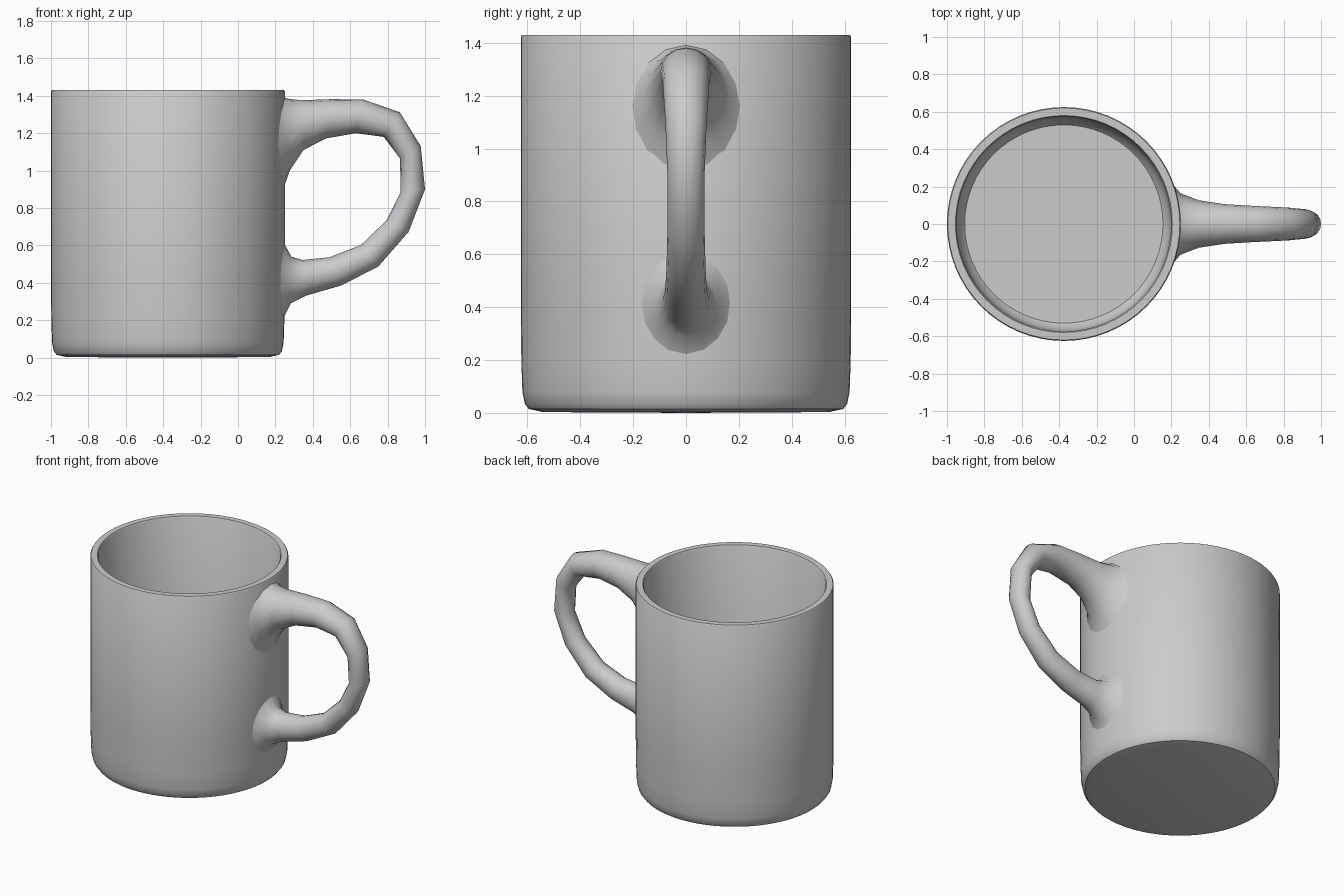
import bpy, bmesh, math
from mathutils import Vector

if "Cube" in bpy.data.objects:
    bpy.data.objects.remove(bpy.data.objects["Cube"])

CX = -0.375          # axis of the cup
SEG = 64
SIDES = 16


def finish(bm, name, angle):
    bmesh.ops.recalc_face_normals(bm, faces=bm.faces)
    mesh = bpy.data.meshes.new(name)
    bm.to_mesh(mesh)
    bm.free()
    obj = bpy.data.objects.new(name, mesh)
    bpy.context.collection.objects.link(obj)
    bpy.context.view_layer.objects.active = obj
    obj.select_set(True)
    bpy.ops.object.shade_smooth_by_angle(angle=math.radians(angle))
    obj.select_set(False)
    return obj


# Cup: outer wall, rim and inner wall as one lathed profile
profile = [(0, 0), (0.54, 0.003), (0.595, 0.015), (0.61, 0.035), (0.619, 0.08),
           (0.623, 0.2), (0.625, 0.4), (0.625, 1.422), (0.62, 1.43),
           (0.58, 1.43), (0.574, 1.42), (0.57, 0.2), (0.56, 0.11),
           (0.53, 0.075), (0, 0.07)]
bm = bmesh.new()
verts = [bm.verts.new((CX + r, 0, z)) for r, z in profile]
edges = [bm.edges.new(pair) for pair in zip(verts, verts[1:])]
bmesh.ops.spin(bm, geom=verts + edges, cent=(CX, 0, 0), axis=(0, 0, 1),
               angle=math.tau, steps=SEG)
bmesh.ops.remove_doubles(bm, verts=bm.verts, dist=0.0005)
finish(bm, "cup_body", 40)

# Handle: oval rings given by outer point, inner point and half width
stations = [
    ((0.24, 1.395), (0.24, 0.90), 0.22),
    ((0.262, 1.385), (0.277, 1.00), 0.165),
    ((0.34, 1.376), (0.35, 1.11), 0.127),
    ((0.50, 1.382), (0.47, 1.172), 0.106),
    ((0.67, 1.38), (0.63, 1.20), 0.096),
    ((0.865, 1.312), (0.78, 1.18), 0.088),
    ((0.977, 1.13), (0.866, 1.065), 0.078),
    ((1.0, 0.90), (0.87, 0.885), 0.070),
    ((0.912, 0.672), (0.795, 0.735), 0.070),
    ((0.75, 0.487), (0.657, 0.602), 0.074),
    ((0.55, 0.385), (0.49, 0.537), 0.079),
    ((0.365, 0.332), (0.345, 0.522), 0.088),
    ((0.282, 0.29), (0.285, 0.54), 0.115),
    ((0.24, 0.21), (0.24, 0.62), 0.18),
]
bm = bmesh.new()
rings = []
for i, (outer, inner, half) in enumerate(stations):
    a, b = Vector((outer[0], 0, outer[1])), Vector((inner[0], 0, inner[1]))
    ring = []
    for k in range(SIDES):
        t = math.tau * k / SIDES
        p = (a + b) / 2 + (a - b) / 2 * math.cos(t)
        p.y = half * math.sin(t)
        # Flared ends follow the curve of the cup wall
        if i in (0, len(stations) - 1):
            p.x = CX + math.sqrt(0.617 ** 2 - p.y ** 2)
        elif i in (1, len(stations) - 2):
            p.x -= 0.625 - math.sqrt(0.625 ** 2 - p.y ** 2)
        ring.append(bm.verts.new(p))
    rings.append(ring)
for r, s in zip(rings, rings[1:]):
    for k in range(SIDES):
        n = (k + 1) % SIDES
        bm.faces.new((r[k], r[n], s[n], s[k]))
finish(bm, "handle", 70)
